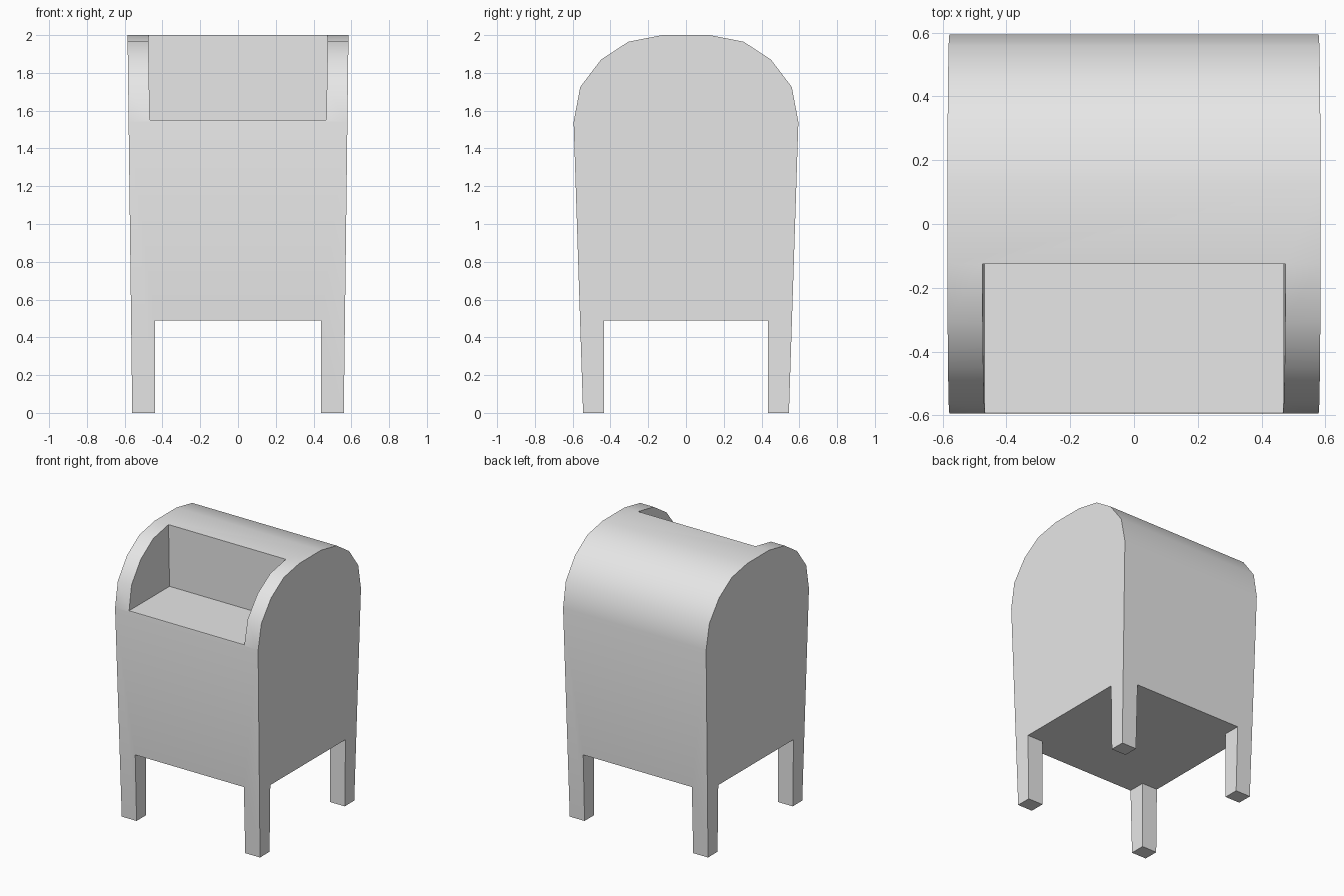
import bpy, bmesh, math

cube = bpy.data.objects.get("Cube")
if cube:
    bpy.data.objects.remove(cube, do_unlink=True)

grey = bpy.data.materials.new("light_grey")
grey.use_nodes = True
grey.diffuse_color = (0.8, 0.8, 0.8, 1)
grey.node_tree.nodes["Principled BSDF"].inputs["Base Color"].default_value = (0.8, 0.8, 0.8, 1)


def prism(name, profile, half_width):
    """Extrude a (y, z) profile along x; half_width gives x at each height."""
    bm = bmesh.new()
    sides = [[bm.verts.new((s * half_width(z), y, z)) for y, z in profile] for s in (-1, 1)]
    left, right = sides
    bm.faces.new(left)
    bm.faces.new(right[::-1])
    for i in range(len(profile)):
        j = (i + 1) % len(profile)
        bm.faces.new((left[j], left[i], right[i], right[j]))
    bmesh.ops.recalc_face_normals(bm, faces=bm.faces)
    mesh = bpy.data.meshes.new(name)
    bm.to_mesh(mesh)
    bm.free()
    mesh.materials.append(grey)
    obj = bpy.data.objects.new(name, mesh)
    bpy.context.collection.objects.link(obj)
    return obj


def box_profile(y0, y1, z0, z1):
    return [(y0, z0), (y1, z0), (y1, z1), (y0, z1)]


# Flared box with a faceted arched top
half = [(0.545, 0), (0.595, 1.54), (0.56, 1.725), (0.45, 1.87), (0.305, 1.965), (0.125, 2.0)]
outline = half + [(-y, z) for y, z in reversed(half)]
body = prism("box_body", outline, lambda z: 0.56 + 0.0125 * z)

# Openings: letter recess and the gaps between the legs
cutters = [
    prism("recess_cutter", box_profile(-0.9, -0.125, 1.55, 2.3),
          lambda z: 0.467 + 0.018 * (z - 1.55)),
    prism("front_gap_cutter", box_profile(-0.9, 0.9, -0.2, 0.49), lambda z: 0.44),
    prism("side_gap_cutter", box_profile(-0.435, 0.435, -0.2, 0.49), lambda z: 0.9),
]
bpy.ops.object.select_all(action="DESELECT")
bpy.context.view_layer.objects.active = body
body.select_set(True)
for cutter in cutters:
    cutter.hide_render = True
    cut = body.modifiers.new(cutter.name, "BOOLEAN")
    cut.operation = "DIFFERENCE"
    cut.solver = "EXACT"
    cut.object = cutter
    bpy.ops.object.modifier_apply(modifier=cut.name)
    bpy.data.objects.remove(cutter, do_unlink=True)

# Smooth the arch, keep the edges crisp
bpy.ops.object.shade_smooth_by_angle(angle=math.radians(30))
